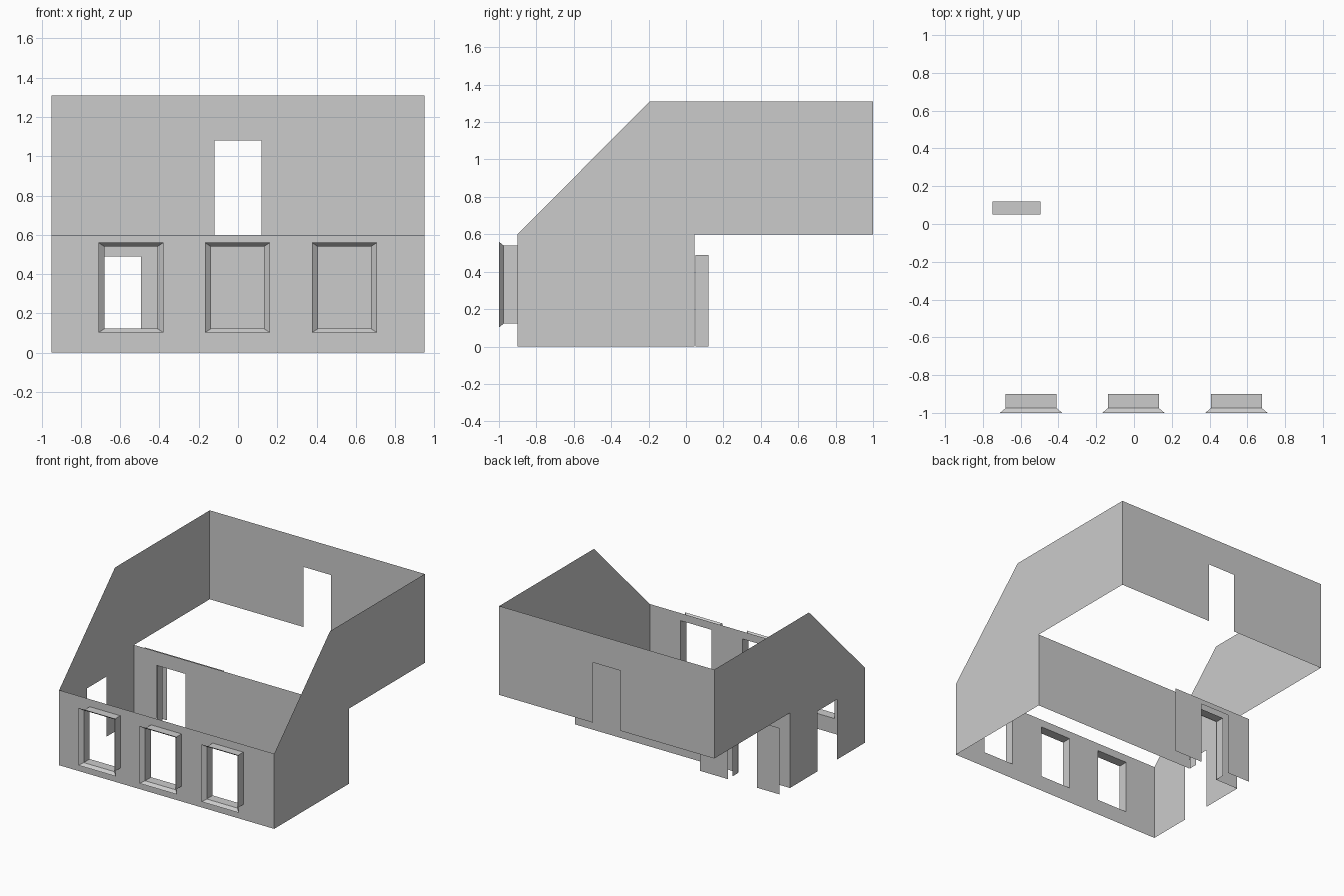
import bpy, bmesh
from mathutils import Vector

if "Cube" in bpy.data.objects:
    bpy.data.objects.remove(bpy.data.objects["Cube"])

W = 0.95                      # half width of the house
FRONT, MID, BACK = -0.9, 0.045, 1.0
EAVE, TOP = 0.6, 1.31


def finish(name, bm):
    mesh = bpy.data.meshes.new(name)
    bm.to_mesh(mesh)
    bm.free()
    obj = bpy.data.objects.new(name, mesh)
    bpy.context.collection.objects.link(obj)
    return obj


def rect(x0, x1, z0, z1):
    return [(x0, z0), (x1, z0), (x1, z1), (x0, z1)]


def sheet(name, place, outward, outline, holes=()):
    """Thin wall from a 2D outline, with optional closed holes."""
    bm = bmesh.new()
    edges = []
    for loop in [outline, *holes]:
        vs = [bm.verts.new(place(a, b)) for a, b in loop]
        if not holes:
            bm.faces.new(vs)
        else:
            edges += [bm.edges.new((vs[i - 1], vs[i])) for i in range(len(vs))]
    if holes:
        bmesh.ops.triangle_fill(bm, edges=edges, use_beauty=True, normal=Vector(outward))
    bm.normal_update()
    for f in bm.faces:
        if f.normal.dot(Vector(outward)) < 0:
            f.normal_flip()
    return finish(name, bm)


def at_y(y):
    return lambda a, b: (a, y, b)


def at_x(x):
    return lambda a, b: (x, a, b)


def sleeve(name, rings, closed=True):
    """Skin between matching rings of (y, 2D points)."""
    bm = bmesh.new()
    rows = [[bm.verts.new((x, y, z)) for x, z in pts] for y, pts in rings]
    n = len(rows[0])
    for r0, r1 in zip(rows, rows[1:]):
        for i in range(n if closed else n - 1):
            j = (i + 1) % n
            bm.faces.new((r0[i], r0[j], r1[j], r1[i]))
    return finish(name, bm)


def notched(x0, x1, z0, z1, n0, n1, nz):
    """Rectangle with a doorway cut up from its bottom edge."""
    return [(x0, z0), (n0, z0), (n0, nz), (n1, nz), (n1, z0),
            (x1, z0), (x1, z1), (x0, z1)]


# front wall with three window openings and flared frames
windows = [-0.545, -0.003, 0.542]
inner = [rect(c - 0.135, c + 0.135, 0.122, 0.54) for c in windows]
outer = [rect(c - 0.165, c + 0.165, 0.102, 0.56) for c in windows]
sheet("front_wall", at_y(FRONT), (0, -1, 0), rect(-W, W, 0, EAVE), inner)
for i in range(3):
    sleeve(f"window_frame_{i + 1}",
           [(FRONT, inner[i]), (-0.975, inner[i]), (-1.0, outer[i])])

# gable side walls with overhanging upper storey; the left one has a doorway
upper = [(MID, 0), (MID, EAVE), (BACK, EAVE), (BACK, TOP), (-0.195, TOP), (FRONT, EAVE)]
doorway = [(-0.55, 0), (-0.55, 0.48), (-0.305, 0.48), (-0.305, 0)]
sheet("right_wall", at_x(W), (1, 0, 0), [(FRONT, 0)] + upper)
sheet("left_wall", at_x(-W), (-1, 0, 0), [(FRONT, 0)] + doorway + upper)

# lower back wall, its door jamb and the free-standing door surround behind
D0, D1, DZ = -0.75, -0.495, 0.49
sheet("lower_back_wall", at_y(MID), (0, 1, 0), notched(-W, W, 0, EAVE, D0, D1, DZ))
jamb = [(D0, 0), (D0, DZ), (D1, DZ), (D1, 0)]
sleeve("door_jamb", [(0.05, jamb), (0.12, jamb)], closed=False)
sheet("door_surround", at_y(0.178), (0, 1, 0), notched(-W, -0.25, 0, 0.53, D0, D1, DZ))

# upper back wall with balcony doorway
sheet("upper_back_wall", at_y(BACK), (0, 1, 0),
      notched(-W, W, EAVE, TOP, -0.12, 0.12, 1.08))
